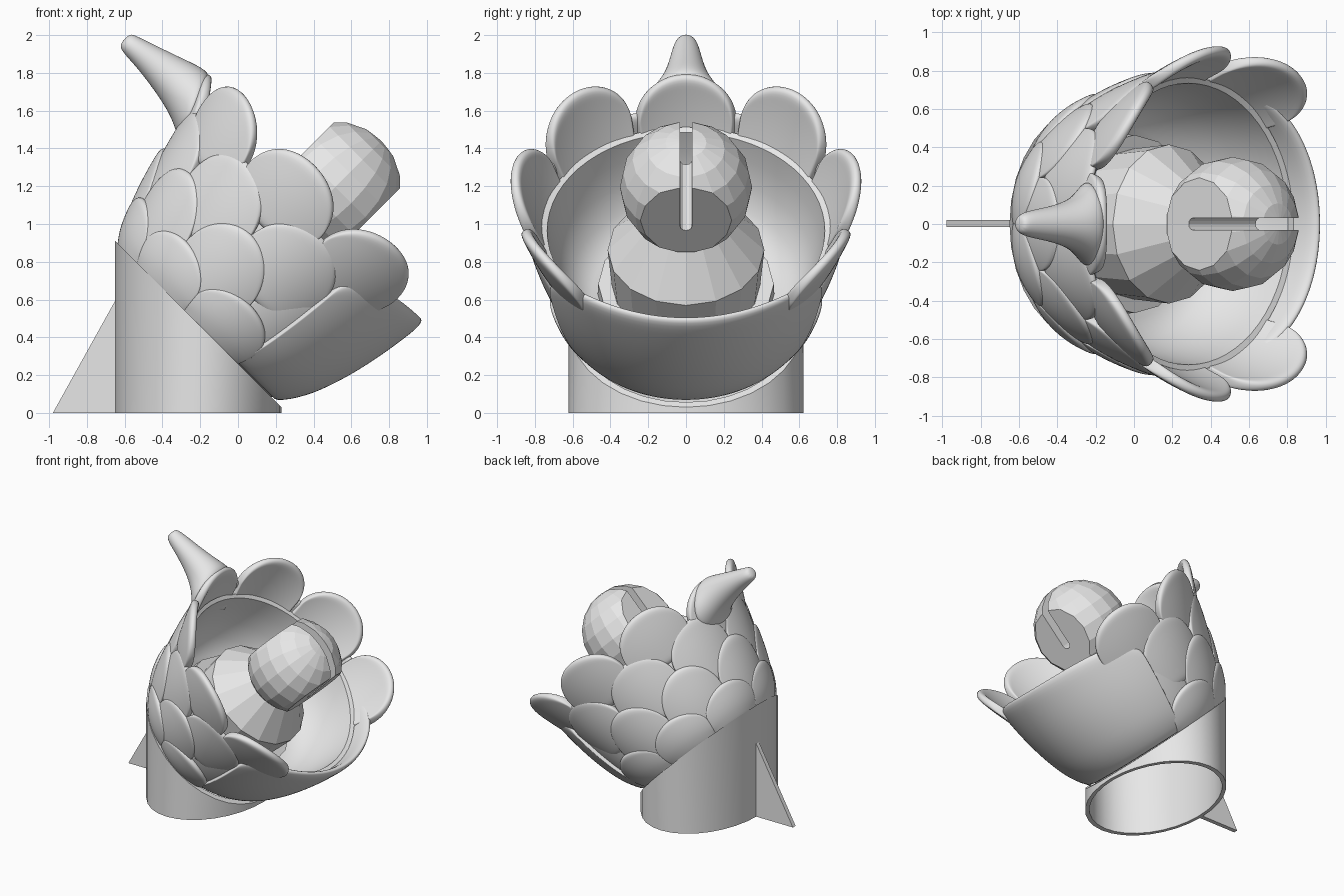
import bpy
import bmesh
from math import sin, cos, pi, radians
from mathutils import Matrix, Vector

cube = bpy.data.objects.get("Cube")
if cube:
    bpy.data.objects.remove(cube, do_unlink=True)

grey = bpy.data.materials.new("plain grey")
grey.use_nodes = True
GREY = (0.8, 0.8, 0.8, 1)
grey.diffuse_color = GREY
grey.node_tree.nodes["Principled BSDF"].inputs["Base Color"].default_value = GREY

# Tilted frame of the flower: local z is its axis, local x points to the low lip
TILT = Matrix.Translation((-0.21, 0, 0.47)) @ Matrix.Rotation(radians(45), 4, 'Y')
BALL_W = 1.025


def finish(name, bm, matrix=None, smooth=None):
    bmesh.ops.remove_doubles(bm, verts=bm.verts, dist=1e-5)
    bmesh.ops.recalc_face_normals(bm, faces=bm.faces)
    if matrix:
        bm.transform(matrix)
    mesh = bpy.data.meshes.new(name)
    bm.to_mesh(mesh)
    bm.free()
    mesh.materials.append(grey)
    if smooth:
        mesh.polygons.foreach_set("use_smooth", [True] * len(mesh.polygons))
        if smooth < 180:
            mesh.set_sharp_from_angle(angle=radians(smooth))
    ob = bpy.data.objects.new(name, mesh)
    bpy.context.collection.objects.link(ob)
    return ob


def skin(bm, rows, wrap=False):
    """Join rows of points with quads; wrap closes each row into a loop."""
    grid = [[bm.verts.new(p) for p in row] for row in rows]
    n = len(grid[0])
    for a, b in zip(grid, grid[1:]):
        for i in range(n if wrap else n - 1):
            j = (i + 1) % n
            bm.faces.new((a[i], a[j], b[j], b[i]))
    return grid


def lathe(name, profile, segs, smooth=None):
    bm = bmesh.new()
    rows = [[(max(r, 1e-7) * cos(2 * pi * i / segs), max(r, 1e-7) * sin(2 * pi * i / segs), w)
             for i in range(segs)] for r, w in profile]
    skin(bm, rows, wrap=True)
    bmesh.ops.dissolve_degenerate(bm, dist=1e-6, edges=bm.edges)
    return finish(name, bm, TILT, smooth)


def cup_radius(w):
    return 0.59 + 0.28 * max(w, 0) ** 0.6


def petal(name, angle, half, w0, w1, shoulder, power=2, lift=(-0.035, 0),
          hump=0.008, bulge=0.02, cols=10, thick=0.05):
    """Rounded scale lying on the cup, thickened and softened."""
    bm = bmesh.new()
    rows = []
    for k in range(7):
        t = k / 6
        row = []
        for c in range(cols + 1):
            s = sin(pi * (c / cols - 0.5))
            crown = max(0, 1 - abs(s) ** power) ** 0.5
            w = w0 + (w1 - w0) * t * (shoulder + (1 - shoulder) * crown)
            f = (w - w0) / (w1 - w0)
            r = cup_radius(w) + lift[0] + (lift[1] - lift[0]) * f
            r += hump * sin(pi * f) - bulge * s * s
            a = radians(angle + half * s)
            row.append((r * cos(a), r * sin(a), w))
        rows.append(row)
    skin(bm, rows)
    ob = finish(name, bm, TILT, 180)
    solid = ob.modifiers.new("thickness", 'SOLIDIFY')
    solid.thickness = thick
    solid.offset = 0
    soft = ob.modifiers.new("soft", 'SUBSURF')
    soft.levels = soft.render_levels = 2


# Upright tube, cut at a slant on top
def ellipse(scale, top):
    pts = []
    for i in range(32):
        x = -0.21 + 0.44 * scale * cos(2 * pi * i / 32)
        y = 0.622 * scale * sin(2 * pi * i / 32)
        pts.append((x, y, 0.26 - x if top else 0))
    return pts


bm = bmesh.new()
skin(bm, [ellipse(1, False), ellipse(1, True), ellipse(0.94, True),
          ellipse(0.94, False), ellipse(1, False)], wrap=True)
finish("base_tube", bm, smooth=30)

# Triangular fin behind the tube
bm = bmesh.new()
sides = [[bm.verts.new((x, y, z)) for x, z in ((-0.98, 0), (-0.63, 0), (-0.63, 0.63))]
         for y in (-0.015, 0.02)]
for side in sides:
    bm.faces.new(side)
for i in range(3):
    j = (i + 1) % 3
    bm.faces.new((sides[0][i], sides[0][j], sides[1][j], sides[1][i]))
finish("back_fin", bm)

# Cup with a curved inside
outer = [(cup_radius(w) - 0.045, w) for w in (0, 0.08, 0.17, 0.33, 0.5, 0.66)]
inner = [(0.765, 0.71), (0.735, 0.7), (0.715, 0.58), (0.675, 0.45), (0.61, 0.32),
         (0.5, 0.23), (0, 0.2)]
lathe("cup", [(0, 0)] + outer + inner, 64, 60)

# Front lip, lapping over the scales at both sides
petal("front_lip", 0, 62, 0, 0.86, 0.75, power=4, lift=(-0.04, -0.03),
      hump=0.023, bulge=-0.01, cols=24, thick=0.055)

# Four staggered rows of scales: tip height, length, lift, half angle, thickness
ROWS = ((0.27, 0.29, (-0.02, -0.005), 20.3, 0.05),
        (0.54, 0.5, (-0.035, 0), 20.3, 0.05),
        (0.795, 0.5, (-0.035, 0.003), 20.3, 0.05),
        (1.035, 0.43, (-0.045, 0.045), 19.3, 0.06))
for row, (tip, length, lift, half, thick) in enumerate(ROWS):
    for angle in ((80, 120, 160) if row % 2 == 0 else (60, 100, 140)):
        tucked = row == 1 and angle == 60
        for sign, word in ((-1, "right"), (1, "left")):
            petal(f"scale_row{row + 1}_{word}_{angle}", sign * angle, half, tip - length,
                  tip, 0.43, lift=(-0.05, -0.025) if tucked else lift,
                  bulge=0.01 if row == 3 else 0.02, thick=thick)
petal("scale_back", 180, 20.3, 0.04, 0.54, 0.45)
petal("crest_scale", 180, 19, 0.55, 0.98, 0.45, lift=(-0.045, 0.03), thick=0.06)

# Horn sweeping back from the crest: upper point, lower point, half width
sections = (((-0.19, 1.66), (-0.31, 1.40), 0.23), ((-0.14, 1.77), (-0.34, 1.52), 0.23),
            ((-0.16, 1.82), (-0.385, 1.61), 0.165), ((-0.27, 1.87), (-0.45, 1.71), 0.115),
            ((-0.42, 1.94), (-0.54, 1.83), 0.085), ((-0.54, 2.0), (-0.615, 1.91), 0.065),
            ((-0.575, 2.01), (-0.63, 1.95), 0.035))
rows = []
for up, low, half in sections:
    u, l = Vector((up[0], 0, up[1])), Vector((low[0], 0, low[1]))
    rows.append([(u + l) / 2 + (u - l) / 2 * cos(2 * pi * i / 12)
                 + Vector((0, half * sin(2 * pi * i / 12), 0)) for i in range(12)])
bm = bmesh.new()
rings = skin(bm, rows, wrap=True)
bm.faces.new(rings[0])
bm.faces.new(rings[-1])
horn = finish("crest_horn", bm, smooth=180)
horn_soft = horn.modifiers.new("soft", 'SUBSURF')
horn_soft.levels = horn_soft.render_levels = 2

# Pedestal inside the cup
lathe("pedestal_ring", [(0, 0.15), (0.47, 0.15), (0.465, 0.3), (0, 0.3)], 16)
lathe("pedestal", [(0, 0.2), (0.385, 0.2), (0.415, 0.555), (0.22, 0.79), (0, 0.79)], 16)

# Ball with two flat sides
bm = bmesh.new()
bmesh.ops.create_uvsphere(bm, u_segments=18, v_segments=10, radius=0.35)
for sign in (-1, 1):
    bmesh.ops.bisect_plane(bm, geom=bm.verts[:] + bm.edges[:] + bm.faces[:],
                           plane_co=(sign * 0.247, 0, 0), plane_no=(sign, 0, 0),
                           clear_outer=True)
    bmesh.ops.holes_fill(bm, edges=[e for e in bm.edges if e.is_boundary])
ball_frame = TILT @ Matrix.Translation((0, 0, BALL_W))
ball = finish("ball", bm, ball_frame)

# Round-bottomed slot through the ball
outline = [(0.032 * cos(a), -0.045 + 0.032 * sin(a))
           for a in (pi + pi * i / 6 for i in range(7))] + [(0.032, 0.5), (-0.032, 0.5)]
bm = bmesh.new()
ends = skin(bm, [[(x, y, w) for y, w in outline] for x in (-0.5, 0.5)], wrap=True)
for end in ends:
    bm.faces.new(end)
cutter = finish("slot_cutter", bm, ball_frame)
cutter.hide_render = True
cut = ball.modifiers.new("slot", 'BOOLEAN')
cut.operation = 'DIFFERENCE'
cut.solver = 'EXACT'
cut.object = cutter
graph = bpy.context.evaluated_depsgraph_get()
carved = bpy.data.meshes.new_from_object(ball.evaluated_get(graph))
ball.modifiers.clear()
ball.data = carved
bpy.data.objects.remove(cutter, do_unlink=True)
